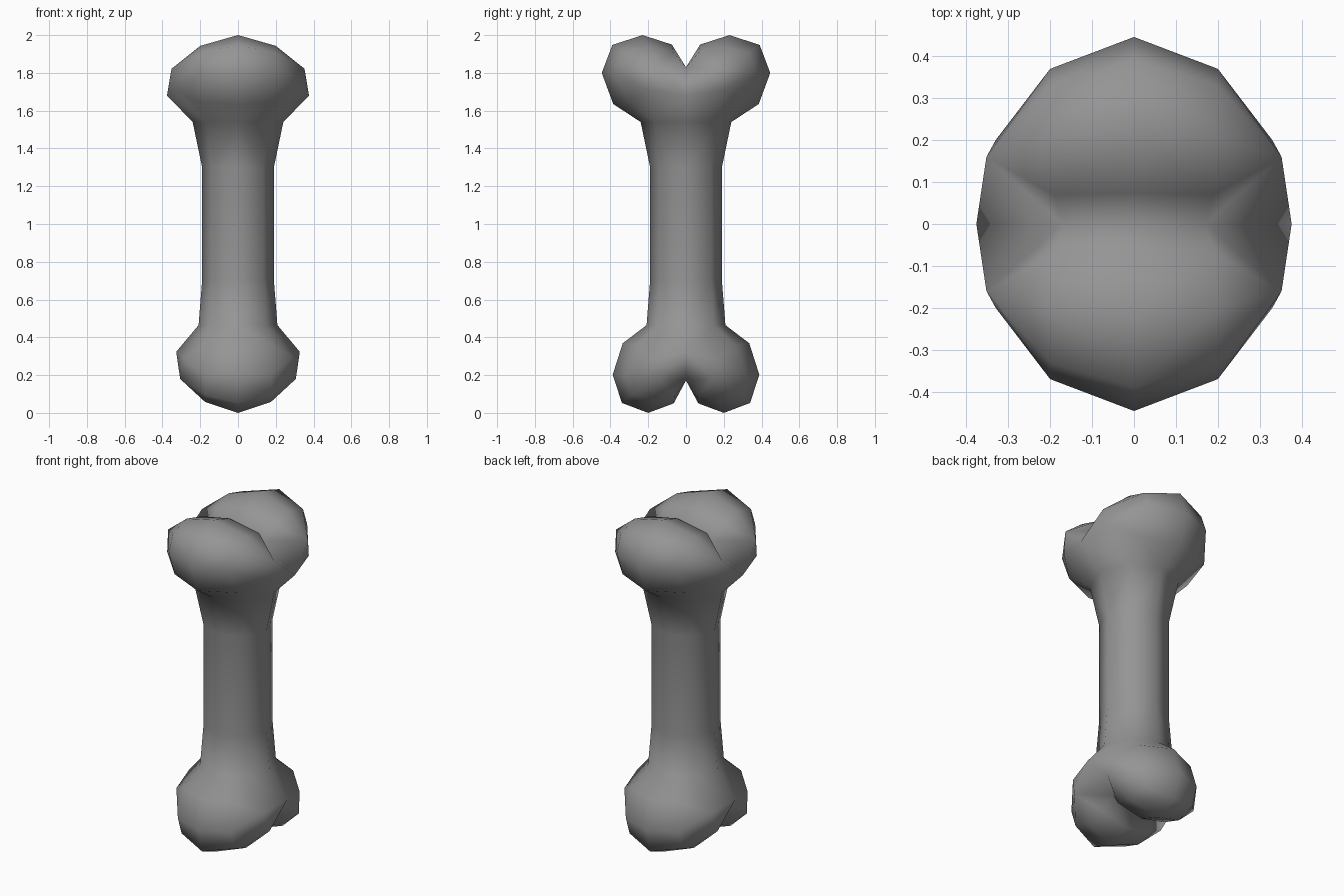
import bpy, bmesh

if "Cube" in bpy.data.objects:
    bpy.data.objects.remove(bpy.data.objects["Cube"])

mat = bpy.data.materials.new("bone_grey")
mat.diffuse_color = (0.3, 0.3, 0.3, 1)
mat.use_nodes = True
mat.node_tree.nodes["Principled BSDF"].inputs["Base Color"].default_value = mat.diffuse_color

bm = bmesh.new()


def quadrant_faces(faces):
    """Add faces of one corner, mirrored over x and y."""
    for sx in (1, -1):
        for sy in (1, -1):
            for f in faces:
                bm.faces.new([bm.verts.new((x * sx, y * sy, z)) for x, y, z in f])


# Knuckle end: h is the height measured inward from the tip of the bone
mid = [(0, .24, .46), (0, .385, .365), (0, .446, .2), (0, .39, .052),
       (0, .23, 0), (0, .075, .05), (0, 0, .17)]
side = [(.17, .17, .46), (.21, .30, .355), (.2, .37, .2), (.2, .33, .095),
        (.2, .2, .057), (.19, .07, .09), (.17, 0, .17)]
neck, rim = (.24, 0, .46), (.376, 0, .32)
low, tip = (.33, .2, .29), (.352, .16, .178)
knuckle = [[mid[i], side[i], side[i + 1], mid[i + 1]] for i in range(6)]
knuckle += [[side[0], neck, rim, low], [side[0], low, side[1]],
            [side[1], low, side[2]], [side[2], low, tip, side[3]],
            [side[3], tip, side[4]], [side[4], tip, side[5]],
            [side[5], tip, side[6]], [side[6], tip, rim], [low, rim, tip]]


def end(scale, height):
    quadrant_faces([[(x * scale, y * scale, height(h)) for x, y, h in f]
                    for f in knuckle])


end(1, lambda h: 2 - h)
end(.87, lambda h: h * 1.01)

# Eight-sided shaft joining both necks
rings = [(.24 * .87, .46 * 1.01), (.19, .7), (.19, 1.3), (.24, 1.54)]
c = .17 / .24
corner = [(1, 0), (c, c), (0, 1)]
shaft = []
for (r0, z0), (r1, z1) in zip(rings, rings[1:]):
    for (ax, ay), (bx, by) in zip(corner, corner[1:]):
        shaft.append([(ax * r0, ay * r0, z0), (bx * r0, by * r0, z0),
                      (bx * r1, by * r1, z1), (ax * r1, ay * r1, z1)])
quadrant_faces(shaft)

# Weld into one closed smooth body
bmesh.ops.remove_doubles(bm, verts=bm.verts, dist=.0005)
bmesh.ops.recalc_face_normals(bm, faces=bm.faces)
for f in bm.faces:
    f.smooth = True
me = bpy.data.meshes.new("bone")
bm.to_mesh(me)
bm.free()
me.materials.append(mat)
bpy.context.collection.objects.link(bpy.data.objects.new("bone", me))
